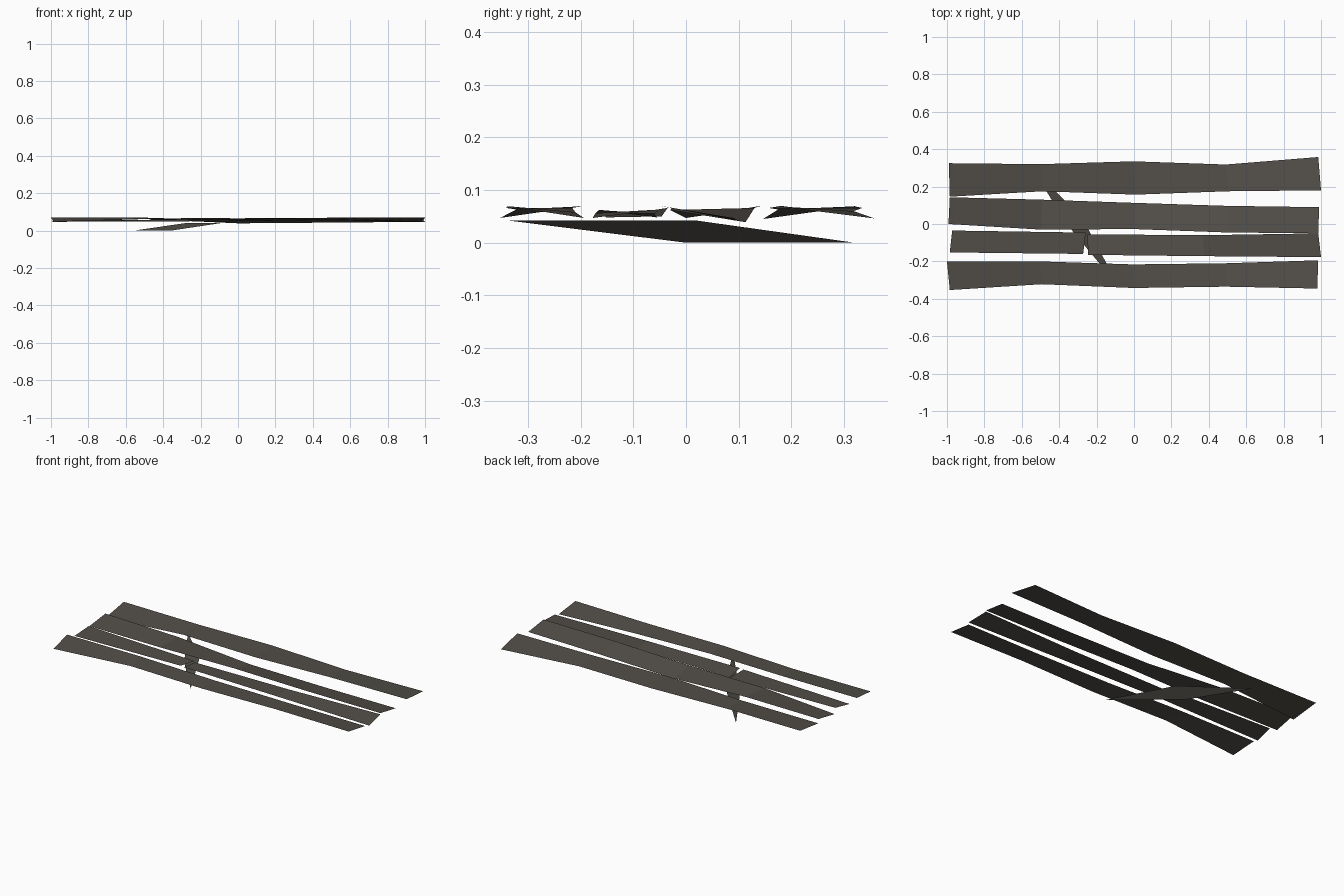
import bpy

wood = bpy.data.materials.new("weathered_dark_wood")
wood.diffuse_color = (0.085, 0.077, 0.066, 1)


def sheet(name, verts, faces):
    mesh = bpy.data.meshes.new(name)
    mesh.from_pydata(verts, [], faces)
    mesh.materials.append(wood)
    obj = bpy.data.objects.new(name, mesh)
    bpy.context.collection.objects.link(obj)


def plank(name, back_x, front_x, back, front):
    """Warped strip: each edge has an x range and evenly spaced (y, z) points."""
    def edge(xr, pts):
        step = (xr[1] - xr[0]) / (len(pts) - 1)
        return [(xr[0] + step * i, y, z) for i, (y, z) in enumerate(pts)]
    n = len(back)
    verts = edge(front_x, front) + edge(back_x, back)
    sheet(name, verts, [(i, i + 1, n + i + 1, n + i) for i in range(n - 1)])


# long planks, twisted from end to end
plank("back_plank", (-0.99, 0.985), (-0.985, 1.0),
      [(.325, .07), (.32, .069), (.335, .066), (.318, .06), (.358, .046)],
      [(.146, .045), (.175, .063), (.157, .066), (.175, .069), (.18, .07)])
plank("middle_plank", (-0.985, 0.99), (-0.992, 0.985),
      [(.143, .07), (.13, .066), (.113, .039), (.097, .043), (.09, .047)],
      [(0, .047), (-.03, .062), (-.027, .066), (-.045, .069), (-.05, .07)])
plank("front_plank", (-1.0, 0.985), (-0.985, 0.98),
      [(-.2, .07), (-.2, .069), (-.216, .066), (-.21, .058), (-.194, .047)],
      [(-.353, .047), (-.322, .063), (-.342, .066), (-.335, .069), (-.345, .07)])

# broken plank in two pieces
plank("broken_plank_left", (-0.972, -0.258), (-0.985, -0.272),
      [(-.035, .066), (-.046, .05)],
      [(-.152, .048), (-.16, .062)])
plank("broken_plank_right", (-0.25, 0.985), (-0.245, 1.0),
      [(-.055, .048), (-.06, .055), (-.05, .063)],
      [(-.165, .062), (-.172, .056), (-.177, .047)])

# thin slanted cross splinter below the planks
sheet("cross_splinter",
      [(-.558, .32, 0), (-.36, 0, 0), (-.08, -.337, .042), (-.27, .02, .042)],
      [(0, 1, 2, 3)])
